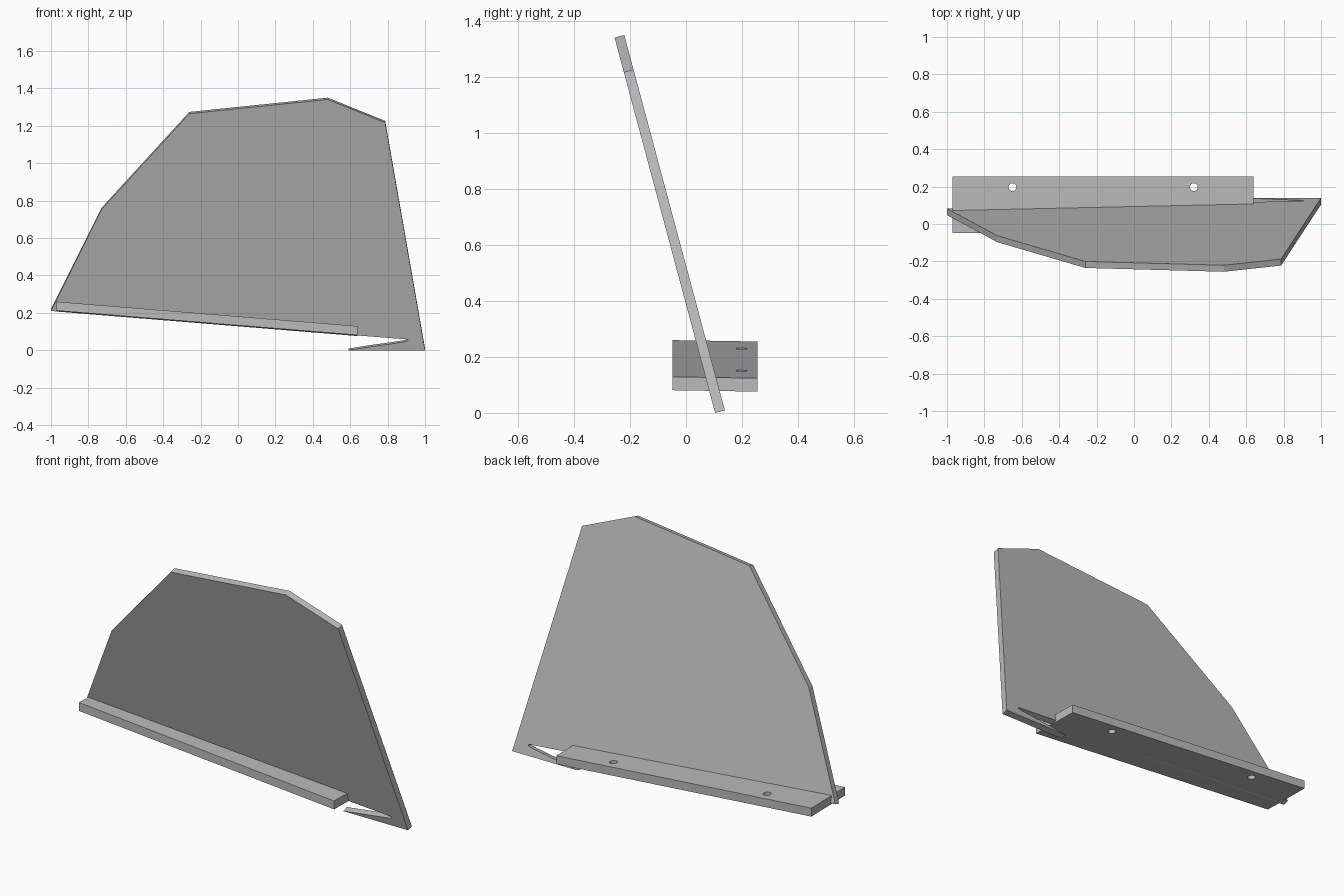
import bpy, bmesh, math
from mathutils import Vector

cube = bpy.data.objects.get("Cube")
if cube:
    bpy.data.objects.remove(cube, do_unlink=True)

grey = bpy.data.materials.new("plain_grey")
grey.use_nodes = True
colour = (0.5, 0.5, 0.5, 1)
grey.diffuse_color = colour
grey.node_tree.nodes["Principled BSDF"].inputs["Base Color"].default_value = colour


def prism(name, points, offset):
    """Extrude a flat outline along an offset vector into a closed solid."""
    bm = bmesh.new()
    face = bm.faces.new([bm.verts.new(p) for p in points])
    ext = bmesh.ops.extrude_face_region(bm, geom=[face])
    moved = [v for v in ext["geom"] if isinstance(v, bmesh.types.BMVert)]
    bmesh.ops.translate(bm, verts=moved, vec=offset)
    bmesh.ops.recalc_face_normals(bm, faces=bm.faces)
    mesh = bpy.data.meshes.new(name)
    bm.to_mesh(mesh)
    bm.free()
    mesh.materials.append(grey)
    obj = bpy.data.objects.new(name, mesh)
    bpy.context.collection.objects.link(obj)
    return obj


# Leaning fin, with a pointed slot cut into its lower trailing corner
lean = math.radians(15)
outline = [(-1, 0.21), (-0.73, 0.752), (-0.26, 1.265), (0.48, 1.341),
           (0.787, 1.217), (1, 0), (0.59, 0), (0.7, 0.017), (0.82, 0.034),
           (0.89, 0.045), (0.91, 0.051), (0.905, 0.058), (0.64, 0.079)]
normal = Vector((0, math.cos(lean), math.sin(lean)))
prism("fin", [(x, 0.104 - math.tan(lean) * z, z) for x, z in outline], normal * 0.036)

# Sloping mounting bar with upright ends
profile = [(-0.97, 0.212), (0.64, 0.081), (0.64, 0.129), (-0.97, 0.26)]
bar = prism("mounting_bar", [(x, -0.048, z) for x, z in profile], Vector((0, 0.303, -0.005)))

# Two bolt holes through the bar
for i, x in enumerate((-0.65, 0.32)):
    bpy.ops.mesh.primitive_cylinder_add(vertices=24, radius=0.021, depth=0.4,
                                        location=(x, 0.197, 0.17))
    cutter = bpy.context.object
    cutter.name = f"bolt_hole_cutter_{i + 1}"
    cutter.hide_render = True
    cutter.hide_set(True)
    cutter.display_type = 'WIRE'
    cut = bar.modifiers.new("bolt_hole", 'BOOLEAN')
    cut.operation = 'DIFFERENCE'
    cut.solver = 'EXACT'
    cut.object = cutter
